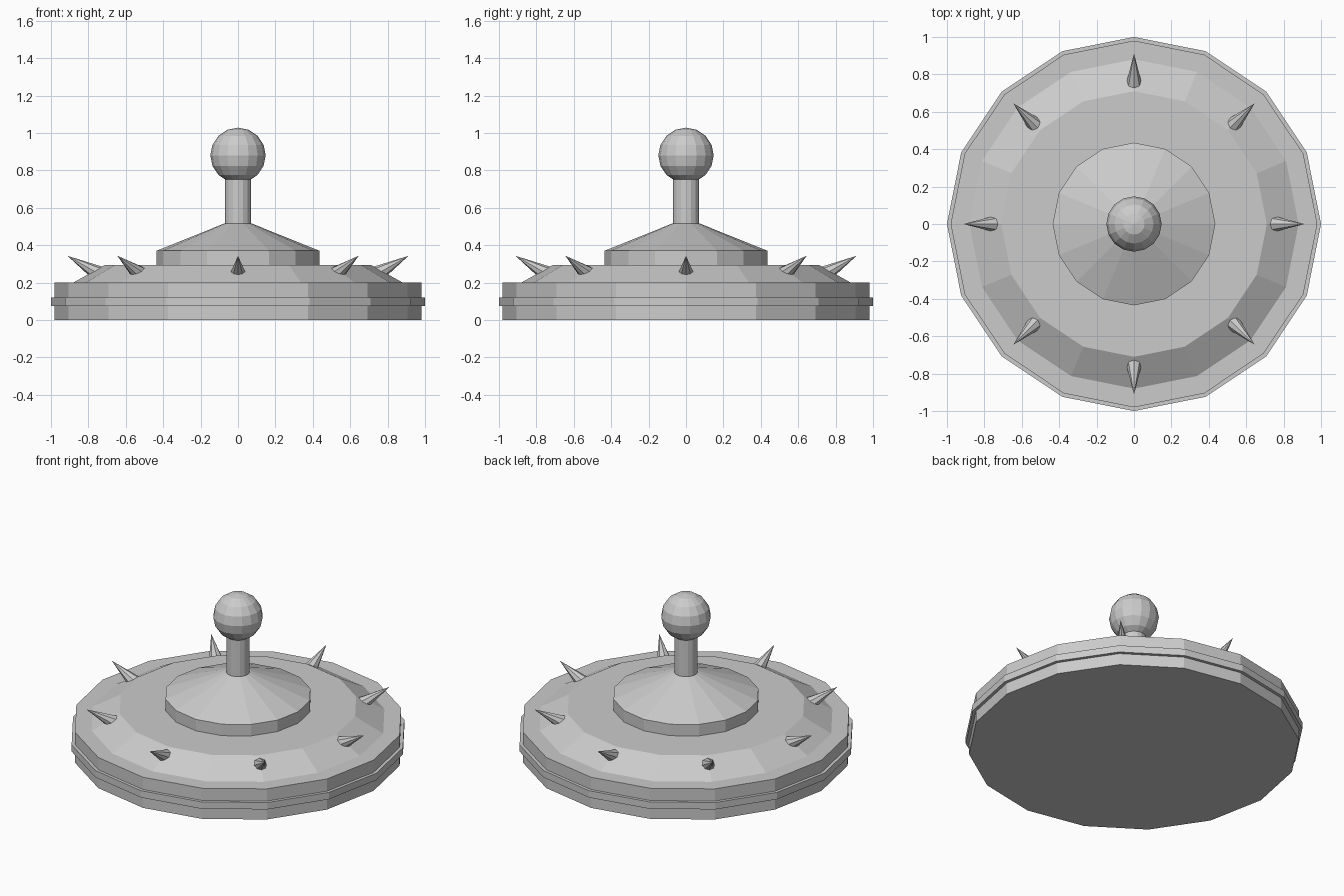
import bpy, bmesh, math
from mathutils import Matrix, Vector

SIDES = 16

cube = bpy.data.objects.get("Cube")
if cube:
    bpy.data.objects.remove(cube, do_unlink=True)

grey = bpy.data.materials.new("plain grey")
grey.use_nodes = True
colour = (0.6, 0.6, 0.6, 1)
grey.diffuse_color = colour
grey.node_tree.nodes["Principled BSDF"].inputs["Base Color"].default_value = colour


def add_object(name, bm):
    bmesh.ops.recalc_face_normals(bm, faces=bm.faces)
    mesh = bpy.data.meshes.new(name)
    bm.to_mesh(mesh)
    bm.free()
    mesh.materials.append(grey)
    obj = bpy.data.objects.new(name, mesh)
    bpy.context.collection.objects.link(obj)
    return obj


def lathe(name, profile):
    """Closed faceted solid from (radius, height) points, bottom to top."""
    bm = bmesh.new()
    rings = []
    for r, z in profile:
        rings.append([bm.verts.new((r * math.cos(math.tau * i / SIDES),
                                    r * math.sin(math.tau * i / SIDES), z))
                      for i in range(SIDES)])
    for low, high in zip(rings, rings[1:]):
        for i in range(SIDES):
            j = (i + 1) % SIDES
            bm.faces.new((low[i], low[j], high[j], high[i]))
    bm.faces.new(rings[0])
    bm.faces.new(rings[-1])
    return add_object(name, bm)


# Base disc with its sloped upper tier, and the band around its rim
lathe("base_disc", [(0.98, 0), (0.98, 0.2), (0.88, 0.2), (0.71, 0.295)])
lathe("rim_band", [(1.0, 0.075), (1.0, 0.12)])

# Central hub, post and ball
lathe("hub", [(0.435, 0.29), (0.435, 0.37), (0.075, 0.515)])
lathe("post", [(0.07, 0.5), (0.07, 0.78)])
bm = bmesh.new()
bmesh.ops.create_uvsphere(bm, u_segments=SIDES, v_segments=8, radius=0.148,
                          matrix=Matrix.Translation((0, 0, 0.88)))
add_object("ball", bm)

# Eight spikes leaning outward from the slope
length = 0.2
tip = Vector((0.912, 0, 0.343))
axis = Vector((math.cos(math.radians(30)), 0, math.sin(math.radians(30))))
lean = (Matrix.Translation(tip - axis * length / 2)
        @ axis.to_track_quat('Z', 'Y').to_matrix().to_4x4())
for i in range(8):
    bm = bmesh.new()
    turn = Matrix.Rotation(math.tau * i / 8, 4, 'Z')
    bmesh.ops.create_cone(bm, cap_ends=True, segments=8, radius1=0.045,
                          radius2=0, depth=length, matrix=turn @ lean)
    bmesh.ops.remove_doubles(bm, verts=bm.verts, dist=0.0001)
    add_object(f"spike_{i + 1}", bm)
